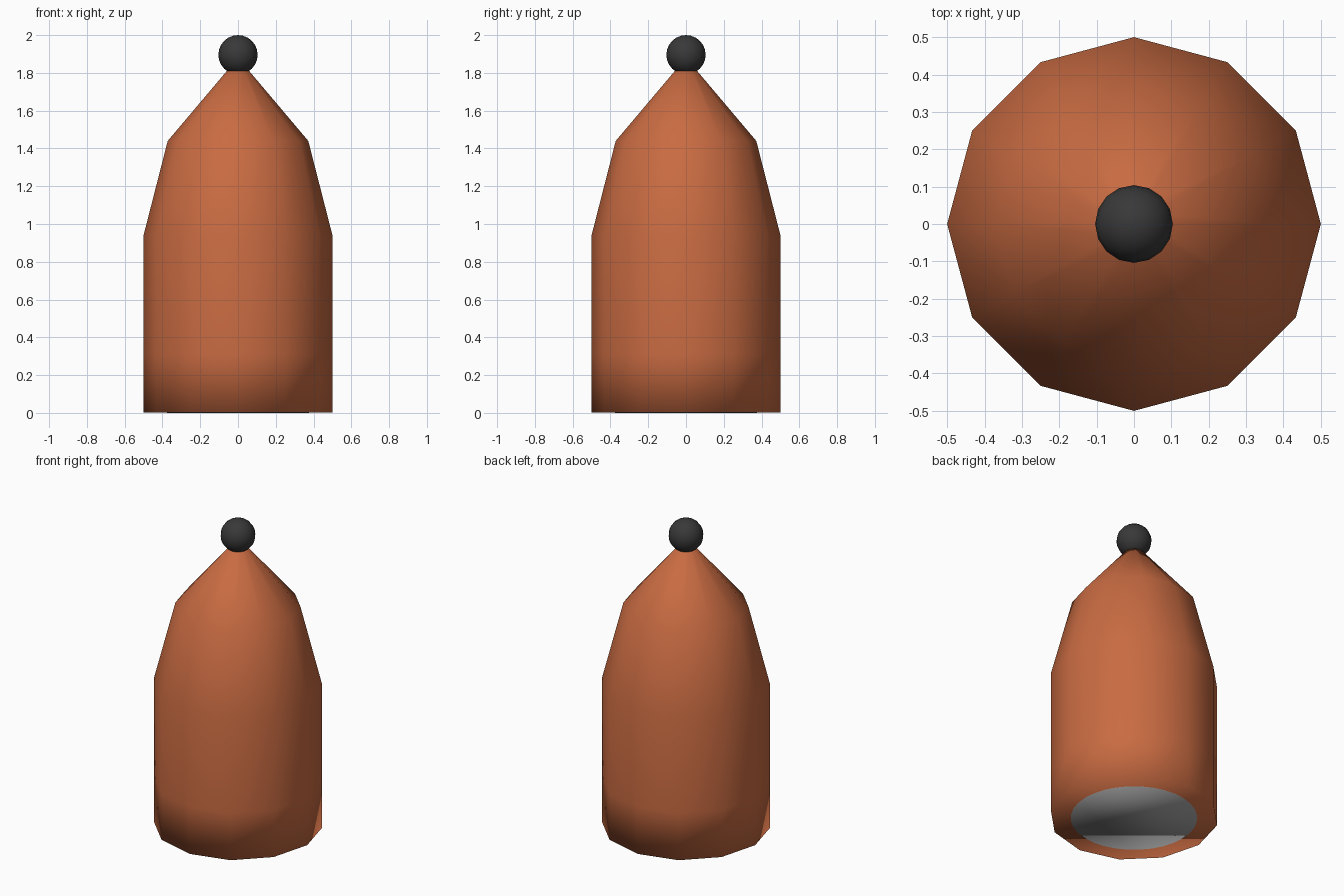
import bpy, bmesh, math

if "Cube" in bpy.data.objects:
    bpy.data.objects.remove(bpy.data.objects["Cube"])


def material(name, rgb):
    m = bpy.data.materials.new(name)
    m.diffuse_color = (*rgb, 1)
    m.use_nodes = True
    m.node_tree.nodes["Principled BSDF"].inputs["Base Color"].default_value = m.diffuse_color
    return m


def turned(name, profile, sides, mat):
    """Closed turned solid from (radius, z) rings, bottom to top, smooth shaded."""
    bm = bmesh.new()
    rings = [[bm.verts.new((r * math.cos(i * math.tau / sides),
                            r * math.sin(i * math.tau / sides), z))
              for i in range(sides)] for r, z in profile]
    for low, high in zip(rings, rings[1:]):
        for i in range(sides):
            j = (i + 1) % sides
            bm.faces.new((low[i], low[j], high[j], high[i]))
    bm.faces.new(rings[0][::-1])
    bm.faces.new(rings[-1])
    for f in bm.faces:
        f.smooth = True
    mesh = bpy.data.meshes.new(name)
    bm.to_mesh(mesh)
    bm.free()
    mesh.materials.append(mat)
    ob = bpy.data.objects.new(name, mesh)
    bpy.context.collection.objects.link(ob)
    return ob


terracotta = material("terracotta", (0.58, 0.147, 0.054))
charcoal = material("charcoal", (0.04, 0.04, 0.04))
grey = material("mid grey", (0.33, 0.33, 0.33))

# Twelve-sided tapering body
turned("body", [(0.5, 0.002), (0.5, 0.31), (0.5, 0.94), (0.372, 1.44), (0.055, 1.815)],
       12, terracotta)

# Round disc set in the underside
turned("base_disc", [(0.375, 0.0), (0.375, 0.008)], 32, grey)

# Ball on the tip
bpy.ops.mesh.primitive_uv_sphere_add(segments=16, ring_count=12, radius=0.104,
                                     location=(0, 0, 1.896))
ball = bpy.context.object
ball.name = "tip_ball"
ball.data.materials.append(charcoal)
bpy.ops.object.shade_smooth()
